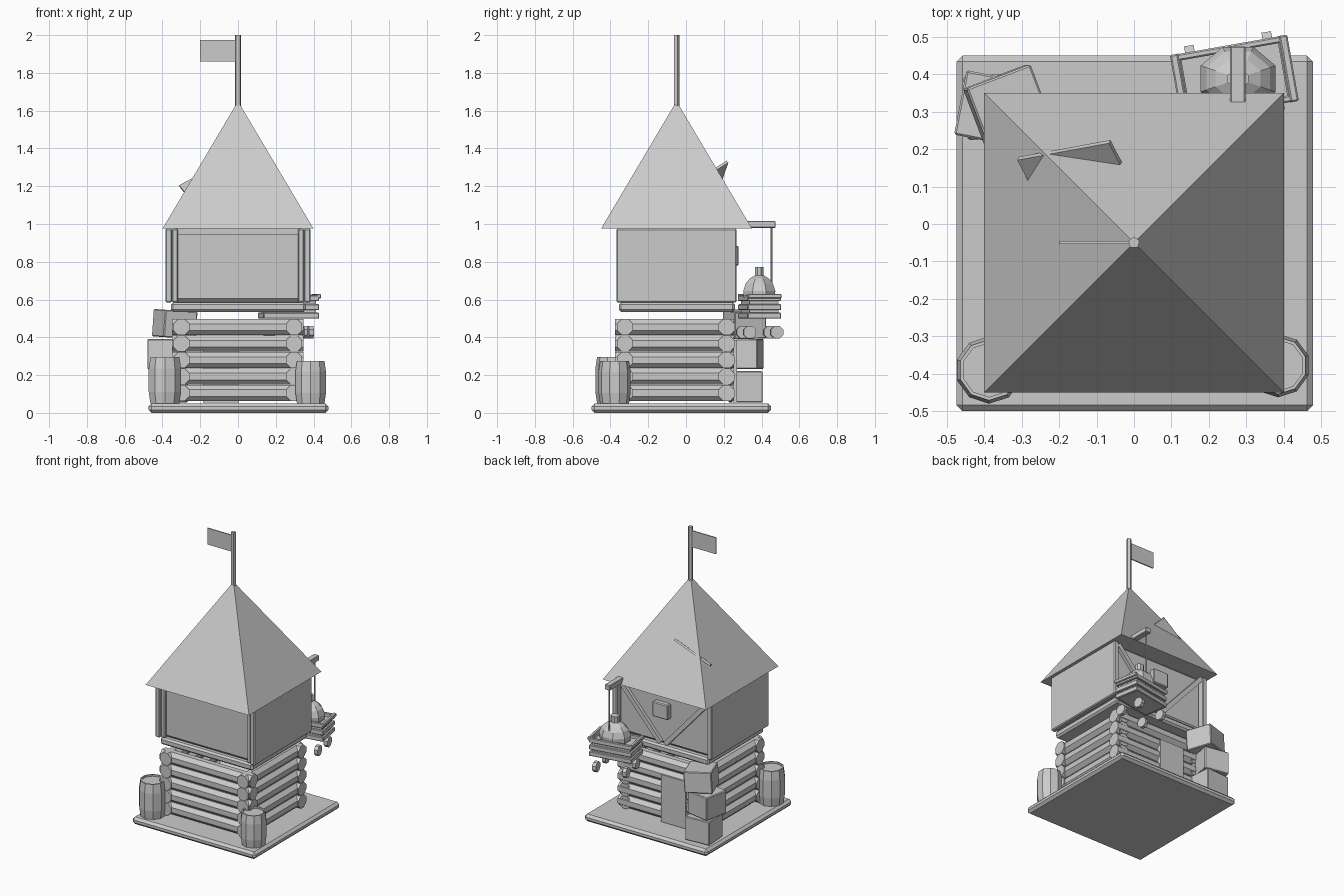
import bpy, bmesh, math
from mathutils import Vector, Matrix

if "Cube" in bpy.data.objects:
    bpy.data.objects.remove(bpy.data.objects["Cube"])

CY = -0.05  # tower centre line

grey = bpy.data.materials.new("light_grey")
grey.diffuse_color = (0.6, 0.6, 0.6, 1)
grey.use_nodes = True
grey.node_tree.nodes["Principled BSDF"].inputs["Base Color"].default_value = grey.diffuse_color


def finish(name, bm, matrix=None):
    if matrix:
        bmesh.ops.transform(bm, matrix=matrix, verts=bm.verts)
    bmesh.ops.recalc_face_normals(bm, faces=bm.faces)
    me = bpy.data.meshes.new(name)
    bm.to_mesh(me)
    bm.free()
    me.materials.append(grey)
    ob = bpy.data.objects.new(name, me)
    bpy.context.collection.objects.link(ob)
    return ob


def box(name, c, size, rot=(0, 0, 0), bevel=0, parent=None):
    bm = bmesh.new()
    bmesh.ops.create_cube(bm, size=1, matrix=Matrix.Diagonal((*size, 1)))
    if bevel:
        bmesh.ops.bevel(bm, geom=bm.edges[:], offset=bevel, segments=1, affect='EDGES')
    m = Matrix.Translation(c)
    for axis, a in zip("XYZ", rot):
        m = m @ Matrix.Rotation(math.radians(a), 4, axis)
    return finish(name, bm, parent @ m if parent else m)


def rod(name, a, b, r, sides=8, r2=None, parent=None):
    a, b = Vector(a), Vector(b)
    d = b - a
    bm = bmesh.new()
    bmesh.ops.create_cone(bm, cap_ends=True, segments=sides, radius1=r,
                          radius2=r if r2 is None else r2, depth=d.length)
    bmesh.ops.rotate(bm, verts=bm.verts, matrix=Matrix.Rotation(math.pi / sides, 3, 'Z'))
    m = Matrix.Translation((a + b) / 2) @ d.to_track_quat('Z', 'Y').to_matrix().to_4x4()
    return finish(name, bm, parent @ m if parent else m)


def lathe(name, c, profile, sides):
    bm = bmesh.new()
    rings = []
    for r, z in profile:
        rings.append([bm.verts.new((c[0] + r * math.cos(2 * math.pi * (i + .5) / sides),
                                    c[1] + r * math.sin(2 * math.pi * (i + .5) / sides),
                                    c[2] + z)) for i in range(sides)])
    for lo, hi in zip(rings, rings[1:]):
        for i in range(sides):
            j = (i + 1) % sides
            bm.faces.new((lo[i], lo[j], hi[j], hi[i]))
    bm.faces.new(rings[0])
    bm.faces.new(rings[-1])
    return finish(name, bm)


# Base slab
box("base", (0.002, -0.025, 0.025), (0.952, 0.95, 0.05), bevel=0.016)

# Log walls: five tiers crossing at the corners
for i in range(5):
    z = 0.105 + i * 0.0873
    for y in (-0.323, 0.215):
        rod("log_x", (-0.35, y, z), (0.348, y, z), 0.046)
    for x in (-0.3, 0.297):
        rod("log_y", (x, -0.375, z), (x, 0.254, z), 0.046)

# Door at the back
box("door", (-0.09, 0.255, 0.22), (0.19, 0.03, 0.33))

# Upper room: platform, recessed core, side walls and front posts
box("platform", (0.002, -0.048, 0.56), (0.715, 0.615, 0.05), bevel=0.012)
box("room_core", (0, CY, 0.78), (0.72, 0.58, 0.40), bevel=0.025)
for s in (-1, 1):
    box("side_wall", (s * 0.367, CY, 0.78), (0.036, 0.635, 0.39), bevel=0.006)
    box("front_post", (s * 0.333, -0.33, 0.78), (0.032, 0.05, 0.39), bevel=0.006)
    # Diagonal braces forming a V on the back
    rod("brace", (s * 0.02, 0.247, 0.6), (s * 0.345, 0.247, 0.965), 0.022, 4)
box("top_beam", (0, -0.335, 0.96), (0.66, 0.03, 0.03))
box("window", (0.007, 0.258, 0.832), (0.12, 0.04, 0.105), bevel=0.006)

# Roof pyramid with a solid underside
bm = bmesh.new()
base = [bm.verts.new((x, CY + y, 0.975)) for x, y in ((-.4, -.4), (.4, -.4), (.4, .4), (-.4, .4))]
apex = bm.verts.new((0, CY, 1.65))
bm.faces.new(base)
for i in range(4):
    bm.faces.new((base[i], base[(i + 1) % 4], apex))
finish("roof", bm)

# Loose plank piercing the roof corner
p, q = Vector((-0.31, 0.175, 1.2)), Vector((-0.065, 0.22, 1.33))
u = (q - p).normalized()
n = u.cross(Vector((0.025, -0.06, -0.04))).normalized()
v = n.cross(u)
w = 0.09
mid = (p + q) / 2 + v * (w / 2 if v.y < 0 else -w / 2)
m = Matrix((u, v, n)).transposed().to_4x4()
box("loose_plank", (0, 0, 0), ((q - p).length, w, 0.014), parent=Matrix.Translation(mid) @ m)

# Flagpole and flag
rod("flagpole", (0, CY, 1.6), (0, CY, 2.0), 0.016, 5)
box("flag", (-0.1, CY, 1.917), (0.2, 0.008, 0.115))

# Barrels
for x, y, r, h in ((-0.387, -0.39, 0.09, 0.245), (0.385, -0.378, 0.085, 0.225)):
    lathe("barrel", (x, y, 0.05), [(r * .9, 0), (r, h * .25), (r, h * .75), (r * .9, h),
                                   (r * .8, h), (r * .8, h - .012)], 10)

# Stacked crates
box("crate_low", (-0.36, 0.315, 0.138), (0.18, 0.17, 0.165), (0, 0, 4), 0.005)
box("crate_mid", (-0.378, 0.308, 0.312), (0.175, 0.175, 0.16), (0, 0, -11), 0.005)
box("crate_top", (-0.335, 0.31, 0.47), (0.183, 0.18, 0.145), (0, 4, 20.8), 0.005)

# Hoist beam and rope
box("hoist_beam", (0.277, 0.335, 0.998), (0.042, 0.28, 0.036), bevel=0.004)
rod("rope", (0.277, 0.452, 0.62), (0.277, 0.452, 0.99), 0.006, 6)

# Cart: box body with slats, end boards and wheels
cart = Matrix.Translation((0.268, 0.39, 0)) @ Matrix.Rotation(math.radians(10), 4, 'Z')
box("cart_body", (0, 0, 0.55), (0.265, 0.155, 0.1), parent=cart)
for z in (0.515, 0.56, 0.608):
    for s in (-1, 1):
        box("cart_slat", (0, s * 0.08, z), (0.29, 0.018, 0.032), bevel=0.004, parent=cart)
        box("cart_end_slat", (s * 0.14, 0, z), (0.018, 0.18, 0.032), bevel=0.004, parent=cart)
for s in (-1, 1):
    box("cart_end_rail", (s * 0.148, 0, 0.618), (0.022, 0.18, 0.024), bevel=0.004, parent=cart)
    for t in (-1, 1):
        rod("wheel", (s * 0.105 - 0.013, t * 0.073, 0.427), (s * 0.105 + 0.013, t * 0.073, 0.427),
            0.036, 8, parent=cart)

# Tied sack in the cart
sack = lathe("sack", (0.278, 0.388, 0), [(0.07, .58), (0.105, .61), (0.108, .645), (0.092, .685), (0.065, .71),
                                         (0.03, .728), (0.03, .772)], 8)
sack.data.transform(Matrix.Translation((0, 0.388, 0)) @ Matrix.Diagonal((1, 0.85, 1, 1))
                    @ Matrix.Translation((0, -0.388, 0)))
